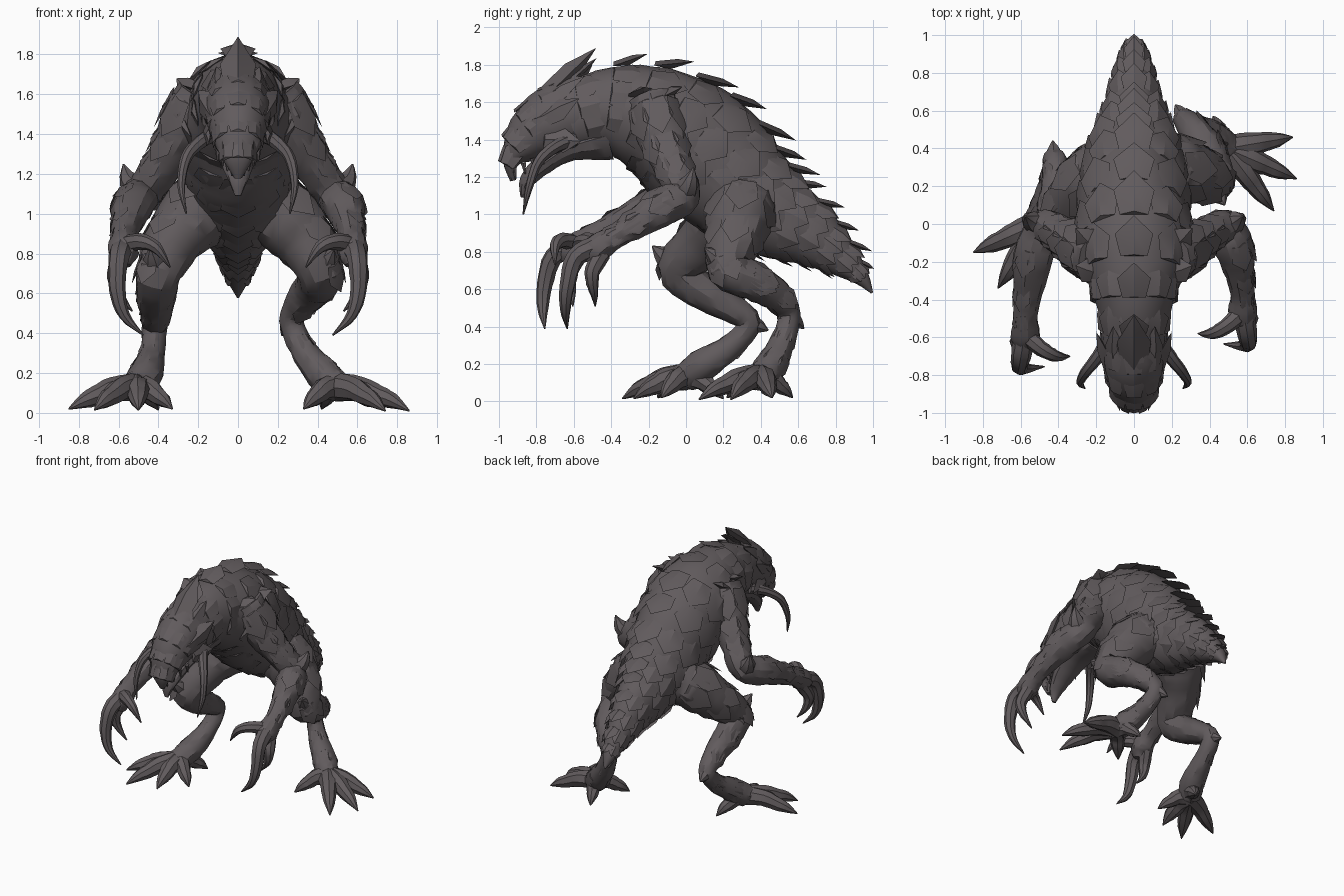
import bpy, bmesh, math, random
from mathutils import Vector as V

if "Cube" in bpy.data.objects:
    bpy.data.objects.remove(bpy.data.objects["Cube"])

random.seed(4)
HIDE = bpy.data.materials.new("dark hide")
HIDE.diffuse_color = (0.12, 0.105, 0.11, 1)
HIDE.use_nodes = True
HIDE.node_tree.nodes["Principled BSDF"].inputs["Base Color"].default_value = HIDE.diffuse_color


def finish(name, bm):
    bmesh.ops.recalc_face_normals(bm, faces=bm.faces[:])
    for f in bm.faces:
        f.smooth = True
    for e in bm.edges:
        e.smooth = e.calc_face_angle(0) < math.radians(28)
    me = bpy.data.meshes.new(name)
    bm.to_mesh(me)
    bm.free()
    me.materials.append(HIDE)
    ob = bpy.data.objects.new(name, me)
    bpy.context.scene.collection.objects.link(ob)


def spline(pts, sub):
    out = []
    for i in range(len(pts) - 1):
        p0, p1, p2, p3 = pts[max(i - 1, 0)], pts[i], pts[i + 1], pts[min(i + 2, len(pts) - 1)]
        for k in range(sub):
            t = k / sub
            out.append((p1 * 2 + (p2 - p0) * t + (p0 * 2 - p1 * 5 + p2 * 4 - p3) * t ** 2
                        + (p1 * 3 - p0 - p2 * 3 + p3) * t ** 3) * 0.5)
    return out + [pts[-1]]


def tube(bm, pts, sides=12, sub=4, jit=0.05, ref=None):
    """Loft along points (x, y, z, radius[, side radius]); returns the ring frames."""
    path = spline([V(p if len(p) == 5 else (*p, p[3])) for p in pts], sub)
    cs = [V(p[:3]) for p in path]
    frames, rings, n = [], [], ref
    for i, p in enumerate(path):
        t = (cs[min(i + 1, len(cs) - 1)] - cs[max(i - 1, 0)]).normalized()
        if n is None:
            n = V((0, 0, 1)) if abs(t.z) < 0.7 else V((1, 0, 0))
        n = (n - t * n.dot(t)).normalized()
        b = t.cross(n)
        ra, rb = max(p[3], 0.004), max(p[4], 0.004)
        frames.append((cs[i], t, n, b, ra, rb))
        ring = []
        for k in range(sides):
            a = math.tau * k / sides
            j = 1 + random.uniform(-jit, jit)
            ring.append(bm.verts.new(cs[i] + (n * ra * math.cos(a) + b * rb * math.sin(a)) * j))
        rings.append(ring)
    for r, q in zip(rings, rings[1:]):
        for k in range(sides):
            m = (k + 1) % sides
            bm.faces.new((r[k], r[m], q[m], q[k]))
    bm.faces.new(rings[0])
    bm.faces.new(rings[-1])
    return frames


def scale(bm, p, fwd, nrm, L, W, H):
    """One ridged, pointed armour scale."""
    s = fwd.cross(nrm)
    P = lambda u, v, w: bm.verts.new(p + fwd * u * L + s * v * W + nrm * w * H)
    o = [P(0, -.35, 0), P(0, .35, 0), P(.55, .5, 0), P(1, 0, 0), P(.55, -.5, 0)]
    r0, r1, k = P(.05, 0, 1), P(.6, 0, 1), P(.4, 0, -1.2)
    for f in ((o[0], o[1], r0), (o[1], o[2], r1, r0), (o[2], o[3], r1),
              (o[3], o[4], r1), (o[4], o[0], r0, r1)):
        bm.faces.new(f)
    for i in range(5):
        bm.faces.new((o[(i + 1) % 5], o[i], k))


def scale_between(bm, a, b, up, W, H):
    a, b, up = V(a), V(b), V(up)
    f = (b - a).normalized()
    scale(bm, a, f, (up - f * up.dot(f)).normalized(), (b - a).length, W, H)


def scale_on(bm, fr, d, L, W, H, lift):
    """Lay a scale on a tube frame, on the side facing direction d."""
    C, T, N, B, ra, rb = fr
    c, s = d.dot(N), d.dot(B)
    m = math.hypot(c, s) or 1
    c, s = c / m, s / m
    n = N * c + B * s
    f = (T + n * lift).normalized()
    p = C + N * ra * c + B * rb * s - n * 0.012 - T * L * 0.35
    scale(bm, p, f, (n - f * n.dot(f)).normalized(), L, W, H)


# Torso and tail, lofted along the arched spine
bm = bmesh.new()
spine = tube(bm, [(0, y, z, h, w) for y, z, h, w in (
    (-.62, 1.5, .18, .16), (-.4, 1.555, .235, .21), (-.15, 1.49, .3, .3), (.08, 1.33, .345, .29),
    (.3, 1.13, .3, .255), (.47, 1.0, .245, .195), (.65, .9, .18, .14), (.81, .78, .11, .095),
    (.93, .67, .05, .055), (.995, .58, .006, .006))], 22, 5, 0.02, V((0, 0, 1)))
finish("torso_and_tail", bm)

# Overlapping rows of back armour
bm = bmesh.new()
for row, i in enumerate(range(3, 40, 3)):
    fr = spine[i]
    r = (fr[4] + fr[5]) / 2
    X, N = fr[3], fr[2]
    off = 0 if row % 2 else 10
    tail = 0.7 if i > 37 else 1
    for col, deg in enumerate((0, 34, 34, 68, 68, 100, 100)):
        a = math.radians(deg + (off if deg else 0)) * (1 if col % 2 else -1)
        L = (0.10 + 0.34 * r) * random.uniform(.9, 1.1) * (1.1 if deg == 0 else 1) * tail
        lift = (0.5 if i < 12 else 0.36) if deg == 0 else 0.18 - 0.0014 * deg
        scale_on(bm, fr, N * math.cos(a) + X * math.sin(a), L, 0.06 + 0.5 * r, 0.014 + 0.03 * r, lift)
finish("back_armour", bm)

# Belly bands
bm = bmesh.new()
for i in range(10, 36, 3):
    fr = spine[i]
    for a in (math.pi, math.pi - .5, math.pi + .5):
        scale_on(bm, fr, fr[2] * math.cos(a) + fr[3] * math.sin(a), .15, .04 + .5 * fr[5], .01, .02)
finish("belly_scales", bm)

# Head, with a hooked snout
bm = bmesh.new()
skull = tube(bm, [(0, y, z, h, w) for y, z, h, w in (
    (-.925, 1.18, .015, .02), (-.935, 1.28, .045, .08), (-.865, 1.38, .12, .13), (-.75, 1.48, .175, .16),
    (-.6, 1.54, .195, .17), (-.42, 1.57, .2, .185))], 16, 4, 0.03, V((0, -1, .3)))
finish("head", bm)

bm = bmesh.new()
for i in (5, 8, 11, 14):
    for a in (0, -.75, .75, -1.4, 1.4):
        fr = skull[i]
        scale_on(bm, fr, fr[2] * math.cos(a) + fr[3] * math.sin(a), .16, .11, .013, .06)
scale_between(bm, (0, -.8, 1.58), (0, -.48, 1.89), (0, -.65, .75), .18, .055)
scale_between(bm, (0, -.72, 1.62), (0, -.5, 1.8), (0, -.65, .75), .16, .07)
for s in (-1, 1):
    scale_between(bm, (s * .08, -.8, 1.55), (s * .11, -.54, 1.74), (s * .5, -.5, .75), .13, .04)
    scale_between(bm, (s * .12, -.8, 1.49), (s * .2, -.57, 1.62), (s, -.2, .5), .13, .03)
    scale_between(bm, (s * .08, -.9, 1.43), (s * .17, -.72, 1.54), (s * .6, -.6, .5), .08, .03)
    scale_between(bm, (s * .14, -.76, 1.4), (s * .18, -.56, 1.39), (s, 0, .1), .13, .02)
finish("head_crest", bm)

# Lower jaw, teeth and cheek tusks
bm = bmesh.new()
tube(bm, [(0, y, z, h, w) for y, z, h, w in (
    (-.42, 1.42, .13, .15), (-.62, 1.36, .075, .12), (-.76, 1.27, .055, .09), (-.85, 1.18, .04, .055),
    (-.875, 1.09, .01, .015))], 12, 4, 0.04)
finish("lower_jaw", bm)

bm = bmesh.new()
for s in (-1, 1):
    for k in range(4):
        x, y, z = s * (.03 + .024 * k), -.92 + .05 * k, 1.25 + .025 * k
        tube(bm, [(x, y, z, .016), (x, y + .01, z - .06, .003)], 6, 2, 0)
    tube(bm, [(s * .12, -.6, 1.4, .04), (s * .19, -.7, 1.36, .035), (s * .26, -.79, 1.28, .028),
              (s * .285, -.84, 1.14, .02), (s * .26, -.87, 1.0, .004)], 8, 4)
finish("teeth_and_tusks", bm)

# Arms: mirrored, the left one reaching further forward
for s, side, reach in ((-1, "left", .02), (1, "right", -.1)):
    # reach shifts the forearm and hand along y, growing from the elbow on
    M = lambda *pts: [(s * p[0], p[1] - reach * min(1, max(0, (-p[1] - .03) / .4)) * (p[2] < 1.12), *p[2:])
                      for p in pts]
    bm = bmesh.new()
    fr = tube(bm, M((.18, -.18, 1.61, .13), (.235, -.15, 1.5, .145), (.305, -.11, 1.36, .12),
                    (.4, -.05, 1.21, .1), (.48, -.02, 1.1, .095), (.53, -.16, 1.04, .105),
                    (.56, -.34, .95, .08), (.575, -.48, .88, .066), (.575, -.58, .81, .078),
                    (.575, -.61, .74, .04)))
    finish(side + "_arm", bm)
    bm = bmesh.new()
    for i, L in ((4, .22), (8, .2), (11, .17), (20, .16), (24, .15), (28, .13)):
        for d in ((s, 0, .2), (s * .5, .8, .5), (s * .4, -.7, .3)):
            scale_on(bm, fr[i], V(d), L, L * .75, .01, .03)
    # Elbow spike and shoulder scales
    tube(bm, M((.48, -.02, 1.1, .08), (.55, .02, 1.17, .05), (.575, .04, 1.25, .004)), 7, 3)
    for k in (-1, 1):
        scale_between(bm, (s * .18, -.2 + k * .06, 1.63), (s * .31, -.12 + k * .1, 1.68), (s * .5, 0, 1), .15, .025)
    finish(side + "_arm_scales", bm)
    bm = bmesh.new()
    for f in (
        ((.58, -.57, .83, .06), (.6, -.69, .77, .052), (.605, -.735, .62, .042), (.57, -.745, .49, .028), (.475, -.735, .39, .004)),
        ((.59, -.55, .79, .05), (.615, -.6, .7, .043), (.61, -.6, .63, .033), (.58, -.59, .57, .02), (.53, -.585, .51, .004)),
        ((.57, -.57, .84, .05), (.49, -.64, .86, .042), (.41, -.68, .83, .03), (.34, -.68, .73, .004)),
    ):
        tube(bm, M(*f), 8, 4)
    finish(side + "_claws", bm)

# Legs: left steps forward, right trails behind
LEGS = {
    "left": dict(
        path=[(-.13, .3, 1.06, .17), (-.21, .23, 1.0, .185), (-.32, .11, .87, .15), (-.4, -.04, .71, .115),
              (-.41, .07, .6, .1), (-.41, .24, .5, .08), (-.42, .34, .42, .062), (-.43, .25, .3, .065),
              (-.46, .1, .2, .085), (-.51, 0, .13, .08)],
        heel=(-.43, .44, .38), knee=(-.44, -.18, .83),
        tips=[(-.85, -.15, .04), (-.72, -.34, .03), (-.5, -.28, .03), (-.33, -.13, .04), (-.4, .2, .03)]),
    "right": dict(
        path=[(.13, .3, 1.06, .17), (.21, .29, 1.0, .185), (.33, .26, .87, .155), (.41, .23, .71, .12),
              (.39, .37, .64, .105), (.32, .49, .56, .085), (.27, .55, .46, .062), (.32, .52, .33, .065),
              (.42, .46, .2, .085), (.49, .4, .13, .08)],
        heel=(.22, .63, .39), knee=(.48, .1, .82),
        tips=[(.84, .46, .04), (.86, .24, .02), (.74, .07, .02), (.33, .22, .04), (.42, .57, .04)]),
}
for side, leg in LEGS.items():
    s = -1 if side == "left" else 1
    bm = bmesh.new()
    path = leg["path"]
    fr = tube(bm, path, 14)
    finish(side + "_leg", bm)
    # Knee and heel spikes, shin and thigh scales
    bm = bmesh.new()
    for base, tip, r in ((path[3], leg["knee"], .085), (path[6], leg["heel"], .055)):
        mid = V(base[:3]).lerp(V(tip), .6)
        tube(bm, [(*base[:3], r), (*mid, r * .6), (*tip, .004)], 7, 3)
    for i, L in ((4, .24), (8, .2), (12, .16), (16, .16), (20, .14), (28, .13), (32, .14)):
        for d in ((s, 0, .3), (s * .5, -.8, .4), (s * .5, .8, 0)):
            scale_on(bm, fr[i], V(d), L, L * .75, .01, .03)
    finish(side + "_leg_scales", bm)
    # Splayed clawed toes with raised knuckles
    bm = bmesh.new()
    foot = V(path[9][:3])
    for tip in leg["tips"]:
        tip = V(tip)
        k = min(1, (tip - foot).length / .3)
        pts = [(*foot, .07)]
        for t, z, r in ((.35, .12, .062), (.6, .085, .05), (.78, .06, .038)):
            q = foot.lerp(tip, t)
            pts.append((q.x, q.y, z, r * (.6 + .4 * k)))
        tube(bm, pts + [(tip.x, tip.y, tip.z * .5, .004)], 8, 3)
    finish(side + "_foot", bm)
